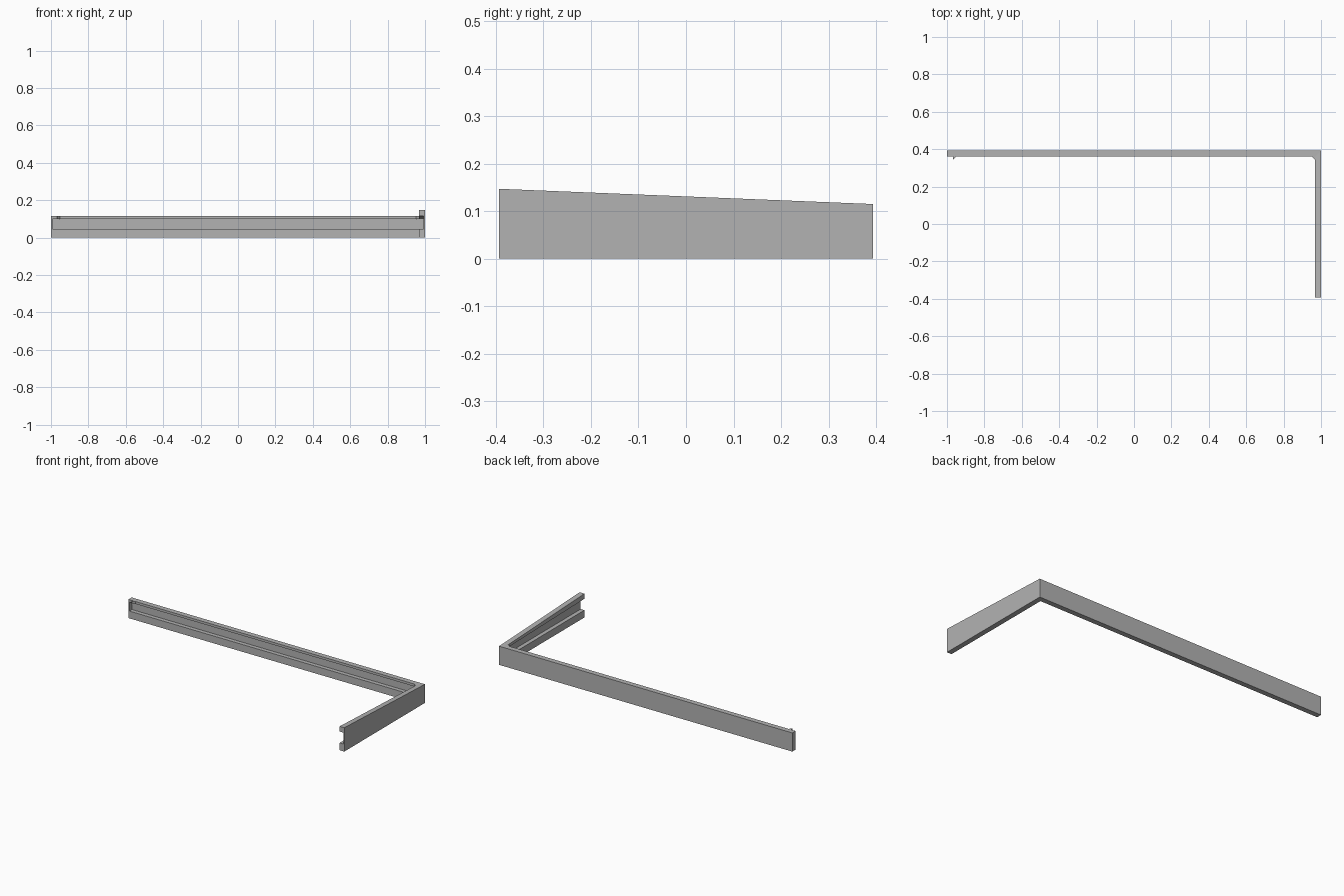
import bpy
import bmesh

if "Cube" in bpy.data.objects:
    bpy.data.objects.remove(bpy.data.objects["Cube"])

HALF_X, HALF_Y = 1.0, 0.393
DEPTH, WEB = 0.032, 0.007          # flange depth and wall thickness
LOW, UNDER, TOP = 0.045, 0.10, 0.115
FRONT_UNDER, FRONT_TOP = 0.115, 0.147

grey = bpy.data.materials.new("plain grey")
grey.use_nodes = True
colour = (0.45, 0.45, 0.45, 1)
grey.diffuse_color = colour
grey.node_tree.nodes["Principled BSDF"].inputs["Base Color"].default_value = colour


def finish(name, bm):
    bmesh.ops.recalc_face_normals(bm, faces=bm.faces)
    mesh = bpy.data.meshes.new(name)
    bm.to_mesh(mesh)
    bm.free()
    mesh.materials.append(grey)
    obj = bpy.data.objects.new(name, mesh)
    bpy.context.collection.objects.link(obj)
    return obj


def loft(name, rings):
    """Skin matching rings of points and close both ends."""
    bm = bmesh.new()
    loops = [[bm.verts.new(p) for p in ring] for ring in rings]
    n = len(loops[0])
    for a, b in zip(loops, loops[1:]):
        for i in range(n):
            j = (i + 1) % n
            bm.faces.new((a[i], a[j], b[j], b[i]))
    bm.faces.new(loops[0])
    bm.faces.new(loops[-1])
    return finish(name, bm)


def channel(under, top):
    """C section as (distance inward, height)."""
    return [(0, 0), (DEPTH, 0), (DEPTH, LOW), (WEB, LOW),
            (WEB, under), (DEPTH, under), (DEPTH, top), (0, top)]


# Mitred channel: long back rail, then side arm rising to the front
back = channel(UNDER, TOP)
front = channel(FRONT_UNDER, FRONT_TOP)
loft("channel_frame", [
    [(-HALF_X, HALF_Y - d, z) for d, z in back],
    [(HALF_X - d, HALF_Y - d, z) for d, z in back],
    [(HALF_X - d, -HALF_Y, z) for d, z in front],
])

# Wall closing the open end of the back rail
loft("end_cap", [
    [(x, y, z) for x, y in ((-HALF_X, HALF_Y - WEB), (-HALF_X + WEB, HALF_Y - WEB),
                            (-HALF_X + WEB, HALF_Y - DEPTH), (-HALF_X, HALF_Y - DEPTH))]
    for z in (LOW, UNDER)
])

# Small triangular corner gussets under the top edge
for name, side in (("left_gusset", 1), ("right_gusset", -1)):
    x, y, s = HALF_X - DEPTH, HALF_Y - DEPTH, 0.017
    loft(name, [
        [(side * x, y, z), (side * (x - s), y, z), (side * x, y - s, z)]
        for z in (UNDER, TOP)
    ])
